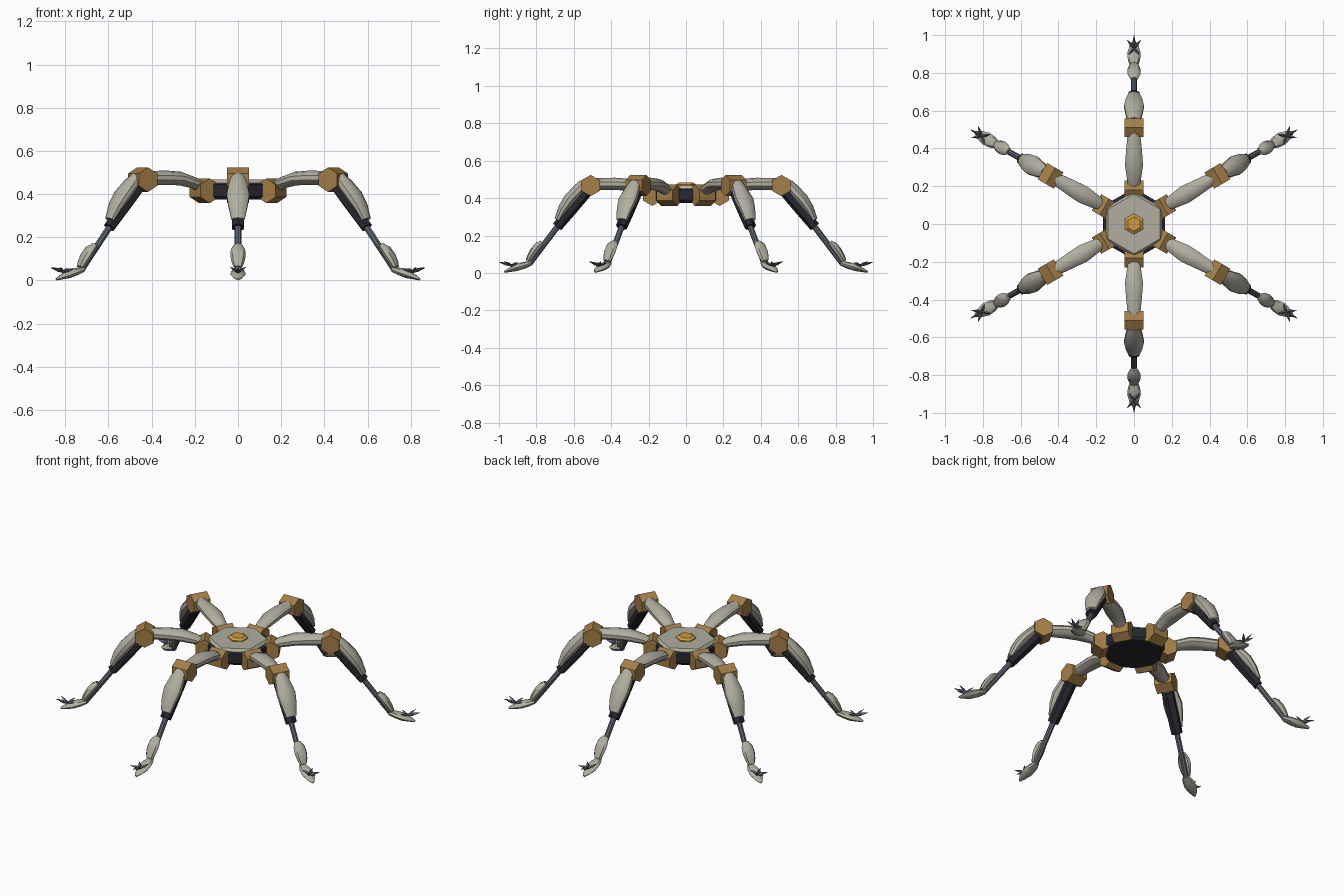
import bpy, bmesh, math
from mathutils import Vector

if "Cube" in bpy.data.objects:
    bpy.data.objects.remove(bpy.data.objects["Cube"])

def material(name, rgb):
    m = bpy.data.materials.new(name)
    m.diffuse_color = (*rgb, 1)
    m.use_nodes = True
    m.node_tree.nodes["Principled BSDF"].inputs["Base Color"].default_value = m.diffuse_color
    return m

SHELL = material("pale_shell", (0.44, 0.42, 0.35))
BRONZE = material("bronze_joint", (0.37, 0.21, 0.065))
AMBER = material("amber_core", (0.62, 0.33, 0.05))
DARK = material("dark_frame", (0.02, 0.02, 0.03))
STEEL = material("steel", (0.11, 0.135, 0.17))

def skin(bm, rings):
    """Bridge rings of points into a capped solid."""
    rows = [[bm.verts.new(p) for p in ring] for ring in rings]
    n = len(rows[0])
    for a, b in zip(rows, rows[1:]):
        for i in range(n):
            j = (i + 1) % n
            bm.faces.new((a[i], a[j], b[j], b[i]))
    bm.faces.new(rows[0][::-1])
    bm.faces.new(rows[-1])

def limb(bm, sections, sides):
    """Loft in the leg plane (x outward); sections are (x, z, half width, half thickness)."""
    rings = []
    for i, (x, z, w, t) in enumerate(sections):
        a, b = sections[max(i - 1, 0)], sections[min(i + 1, len(sections) - 1)]
        d = Vector((b[0] - a[0], 0, b[1] - a[1])).normalized()
        n = Vector((-d.z, 0, d.x))
        rings.append([Vector((x, 0, z)) + n * t * math.sin(k) + Vector((0, w * math.cos(k), 0))
                      for k in [math.pi / 2 + 2 * math.pi * s / sides for s in range(sides)]])
    skin(bm, rings)

def spike(bm, p, q, r):
    """Four-sided claw from p to a sharp tip q."""
    p, q = Vector(p), Vector(q)
    d = (q - p).normalized()
    s = d.cross(Vector((0, 0, 1))).normalized()
    u = s.cross(d)
    skin(bm, [[c + (s * math.cos(k) + u * math.sin(k)) * f
               for k in (0, math.pi / 2, math.pi, 1.5 * math.pi)]
              for c, f in ((p, r * 0.8), (p.lerp(q, 0.45), r), (q, 0.001))])

def hex_ring(r, z):
    return [(r * math.cos(math.radians(90 + 60 * k)), r * math.sin(math.radians(90 + 60 * k)), z)
            for k in range(6)]

def finish(bm, name, mat, smooth=False):
    bmesh.ops.recalc_face_normals(bm, faces=bm.faces)
    me = bpy.data.meshes.new(name)
    bm.to_mesh(me)
    bm.free()
    me.materials.append(mat)
    if smooth:
        me.shade_smooth()
        me.set_sharp_from_angle(angle=math.radians(40))
    return me

def place(me, name, angle=0):
    ob = bpy.data.objects.new(name, me)
    ob.rotation_euler.z = math.radians(angle)
    bpy.context.collection.objects.link(ob)

# --- Hexagonal body
for name, mat, levels in (
        ("body_frame", DARK, [(0.175, 0.375), (0.19, 0.39), (0.19, 0.445), (0.18, 0.45)]),
        ("body_top_plate", SHELL, [(0.172, 0.442), (0.172, 0.452), (0.158, 0.467)]),
        ("body_core", AMBER, [(0.055, 0.46), (0.055, 0.472), (0.038, 0.483)])):
    bm = bmesh.new()
    skin(bm, [hex_ring(r, z) for r, z in levels])
    place(finish(bm, name, mat), name)

# --- Leg parts, built once in the leg plane
KNEE = Vector((0.51, 0, 0.467))
ALONG = Vector((0.662, 0, -0.749))
OUT = Vector((0.749, 0, 0.662))

def on_shin(rows):
    """Turn (distance along shin, outward offset, w, t) into limb sections."""
    pts = [(KNEE + ALONG * s + OUT * n, w, t) for s, n, w, t in rows]
    return [(p.x, p.z, w, t) for p, w, t in pts]

parts = {}

# hip and knee: hexagonal drums lying across the leg
for name, x, z in (("hip_joint", 0.18, 0.415), ("knee_joint", KNEE.x, KNEE.z)):
    bm = bmesh.new()
    skin(bm, [[(x + u, y, z + v) for u, v, _ in hex_ring(0.057, 0)] for y in (-0.05, 0.05)])
    parts[name] = finish(bm, name, BRONZE)

limbs = (
    ("thigh_shell", SHELL, 10, [(0.17, 0.415, 0.03, 0.024), (0.235, 0.452, 0.038, 0.027),
                                (0.31, 0.472, 0.05, 0.032), (0.38, 0.476, 0.045, 0.033),
                                (0.49, 0.475, 0.034, 0.032)]),
    ("shin_frame", DARK, 6, on_shin([(0.0, -0.003, 0.036, 0.032), (0.15, -0.008, 0.035, 0.031),
                                     (0.285, -0.012, 0.032, 0.028)])),
    ("shin_shell", SHELL, 10, on_shin([(0.015, 0.03, 0.033, 0.03), (0.06, 0.032, 0.044, 0.034),
                                       (0.13, 0.034, 0.055, 0.034), (0.19, 0.027, 0.046, 0.029),
                                       (0.255, 0.01, 0.032, 0.018)])),
    ("ankle_rod", STEEL, 8, [(0.67, 0.27, 0.016, 0.016), (0.836, 0.05, 0.015, 0.015)]),
    ("ankle_shell", SHELL, 8, [(0.768, 0.164, 0.02, 0.012), (0.79, 0.145, 0.033, 0.021),
                               (0.813, 0.115, 0.036, 0.022), (0.832, 0.085, 0.03, 0.019),
                               (0.844, 0.062, 0.02, 0.014)]),
    ("foot_shell", SHELL, 8, [(0.828, 0.052, 0.018, 0.013), (0.865, 0.041, 0.032, 0.018),
                              (0.905, 0.029, 0.036, 0.019), (0.945, 0.015, 0.023, 0.011),
                              (0.972, 0.005, 0.006, 0.005)]),
)
for name, mat, sides, rows in limbs:
    bm = bmesh.new()
    limb(bm, rows, sides)
    parts[name] = finish(bm, name, mat, smooth=sides > 6)

# star of five claws on top of the foot
bm = bmesh.new()
base = (0.932, 0, 0.04)
spike(bm, base, (1.0, 0, 0.058), 0.008)
for s in (-1, 1):
    spike(bm, base, (0.974, 0.036 * s, 0.061), 0.008)
    spike(bm, base, (0.896, 0.03 * s, 0.056), 0.008)
parts["foot_claws"] = finish(bm, "foot_claws", STEEL)

# --- Six legs around the body
for leg, angle in (("right_back", 30), ("back", 90), ("left_back", 150),
                   ("left_front", 210), ("front", 270), ("right_front", 330)):
    for part, me in parts.items():
        place(me, f"{leg}_leg_{part}", angle)
